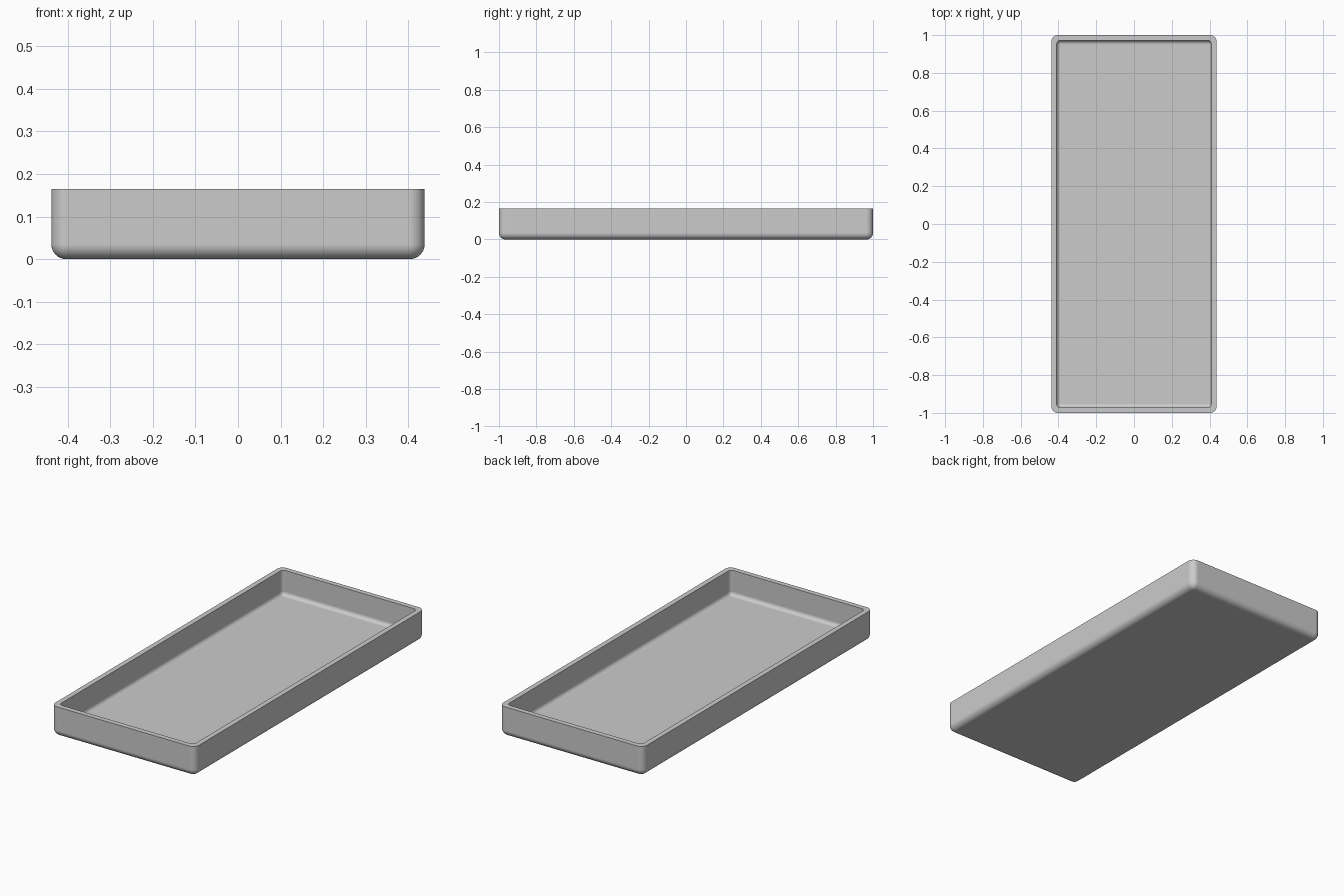
import bpy, bmesh
from math import sin, cos, pi, radians

cube = bpy.data.objects.get("Cube")
if cube:
    bpy.data.objects.remove(cube, do_unlink=True)

HALF_X, HALF_Y, HEIGHT = 0.438, 1.0, 0.165
WALL = 0.028            # wall and floor thickness
OUTER_R, INNER_R = 0.036, 0.022
STEPS = 8

grey = bpy.data.materials.new("plain grey")
grey.use_nodes = True
colour = (0.6, 0.6, 0.6, 1)
grey.diffuse_color = colour
grey.node_tree.nodes["Principled BSDF"].inputs["Base Color"].default_value = colour

bm = bmesh.new()


def ring(hx, hy, radius, z):
    """Rounded rectangle of vertices at height z."""
    verts = []
    for k, (sx, sy) in enumerate(((1, 1), (-1, 1), (-1, -1), (1, -1))):
        for i in range(STEPS + 1):
            a = (k + i / STEPS) * pi / 2
            verts.append(bm.verts.new((sx * (hx - radius) + radius * cos(a),
                                       sy * (hy - radius) + radius * sin(a), z)))
    return verts


def shell(inset, corner, fillet, floor):
    """Rings from the floor, round the bottom fillet, up to the rim."""
    rings = []
    for i in range(STEPS + 1):
        a = i / STEPS * pi / 2
        d = fillet * (1 - sin(a))
        rings.append(ring(HALF_X - inset - d, HALF_Y - inset - d,
                          corner - d, floor + fillet * (1 - cos(a))))
    rings.append(ring(HALF_X - inset, HALF_Y - inset, corner, HEIGHT))
    return rings


# Outside, then over the rim and down the inside
outer = shell(0, OUTER_R, OUTER_R - 0.001, 0)
inner = shell(WALL, INNER_R, INNER_R - 0.001, WALL)
rings = outer + inner[::-1]
for low, high in zip(rings, rings[1:]):
    n = len(low)
    for i in range(n):
        j = (i + 1) % n
        bm.faces.new((low[i], low[j], high[j], high[i]))

# Underside and tray floor
bm.faces.new(rings[0][::-1])
bm.faces.new(rings[-1])
bmesh.ops.recalc_face_normals(bm, faces=bm.faces)

mesh = bpy.data.meshes.new("tray")
bm.to_mesh(mesh)
bm.free()
mesh.materials.append(grey)
tray = bpy.data.objects.new("tray", mesh)
bpy.context.collection.objects.link(tray)

# Smooth fillets, crisp rim, flat walls
bpy.ops.object.select_all(action="DESELECT")
tray.select_set(True)
bpy.context.view_layer.objects.active = tray
bpy.ops.object.shade_smooth_by_angle(angle=radians(40))
flat = tray.modifiers.new("flat walls", "WEIGHTED_NORMAL")
flat.keep_sharp = True
